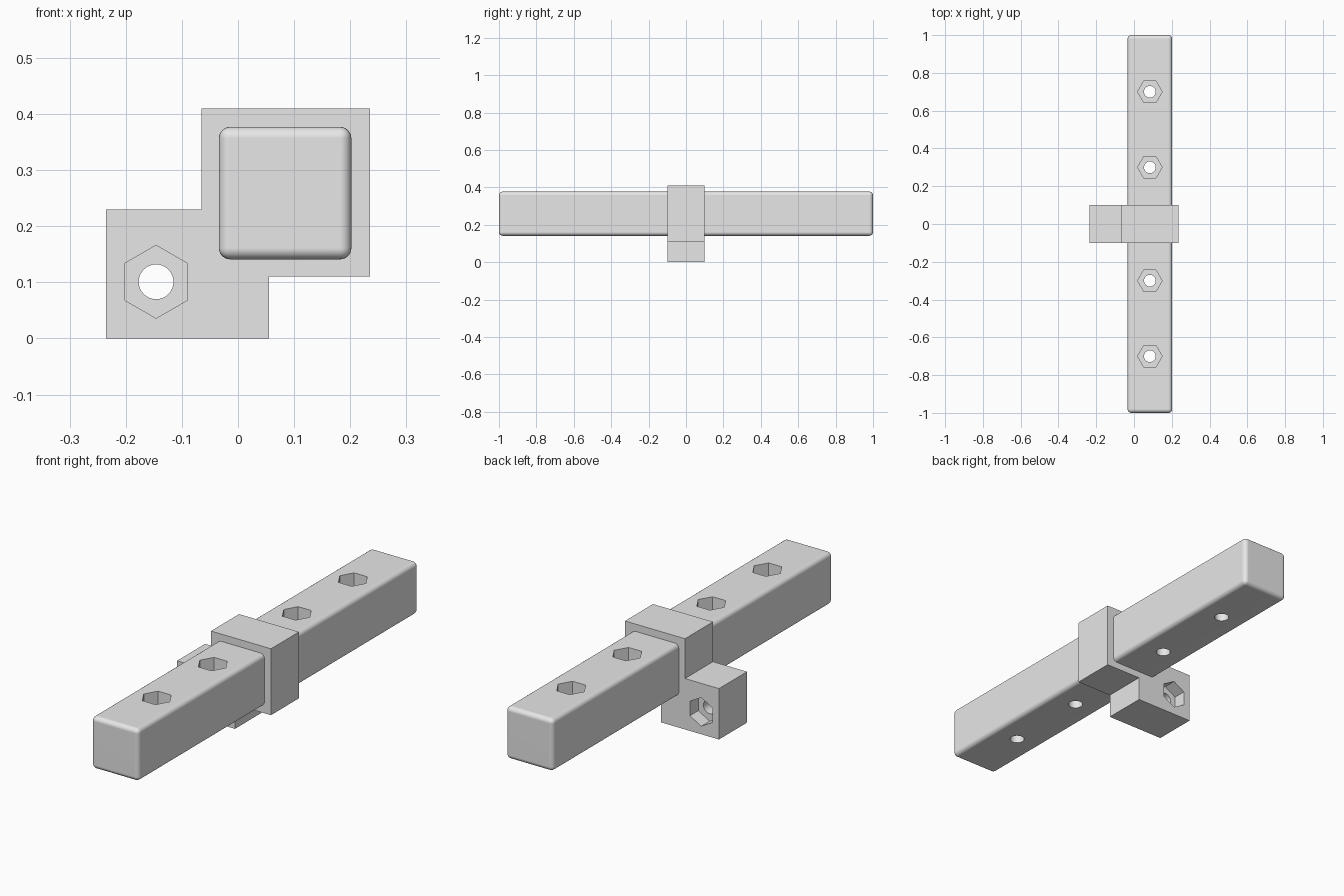
import bpy
import bmesh
from math import pi, radians

if "Cube" in bpy.data.objects:
    bpy.data.objects.remove(bpy.data.objects["Cube"], do_unlink=True)

GREY = (0.8, 0.8, 0.8, 1)
grey = bpy.data.materials.new("plain grey")
grey.use_nodes = True
grey.diffuse_color = GREY
grey.node_tree.nodes["Principled BSDF"].inputs["Base Color"].default_value = GREY

HOLE_R, HEX_R, HEX_DEPTH = 0.031, 0.065, 0.06
LENGTH, WIDTH = 2.0, 0.236
BEAM_X, BEAM_Z = 0.084, 0.259
BRACKET_HALF = 0.1


def activate(obj):
    bpy.ops.object.select_all(action='DESELECT')
    obj.select_set(True)
    bpy.context.view_layer.objects.active = obj


def cut(target, sides, radius, depth, location, rotation):
    """Subtract a prism from the target and discard the cutter."""
    bpy.ops.mesh.primitive_cylinder_add(vertices=sides, radius=radius, depth=depth,
                                        location=location, rotation=rotation)
    cutter = bpy.context.object
    cutter.hide_render = True
    activate(target)
    mod = target.modifiers.new("cut", 'BOOLEAN')
    mod.operation = 'DIFFERENCE'
    mod.solver = 'EXACT'
    mod.object = cutter
    bpy.ops.object.modifier_apply(modifier=mod.name)
    bpy.data.objects.remove(cutter, do_unlink=True)


def finish(obj):
    obj.data.materials.clear()
    obj.data.materials.append(grey)
    activate(obj)
    bpy.ops.object.shade_smooth_by_angle(angle=radians(30))
    normals = obj.modifiers.new("even shading", 'WEIGHTED_NORMAL')
    normals.keep_sharp = True


# Long square beam with rounded edges
bpy.ops.mesh.primitive_cube_add(size=1, location=(BEAM_X, 0, BEAM_Z))
beam = bpy.context.object
beam.name = "beam"
beam.scale = (WIDTH, LENGTH, WIDTH)
bpy.ops.object.transform_apply(location=True, rotation=True, scale=True)
bevel = beam.modifiers.new("round", 'BEVEL')
bevel.width = 0.02
bevel.segments = 6
bpy.ops.object.modifier_apply(modifier=bevel.name)

# Bolt holes with hexagonal recesses in the top of the beam
for y in (-0.7, -0.3, 0.3, 0.7):
    cut(beam, 32, HOLE_R, 0.5, (BEAM_X, y, BEAM_Z), (0, 0, 0))
    cut(beam, 6, HEX_R, 2 * HEX_DEPTH, (BEAM_X, y, BEAM_Z + WIDTH / 2), (0, 0, pi / 2))
finish(beam)

# Stepped bracket around the middle of the beam
outline = [(-0.235, 0), (0.055, 0), (0.055, 0.11), (0.235, 0.11),
           (0.235, 0.41), (-0.065, 0.41), (-0.065, 0.23), (-0.235, 0.23)]
bm = bmesh.new()
profile = bm.faces.new([bm.verts.new((x, -BRACKET_HALF, z)) for x, z in outline])
ext = bmesh.ops.extrude_face_region(bm, geom=[profile])
moved = [g for g in ext["geom"] if isinstance(g, bmesh.types.BMVert)]
bmesh.ops.translate(bm, vec=(0, 2 * BRACKET_HALF, 0), verts=moved)
bmesh.ops.recalc_face_normals(bm, faces=bm.faces)
mesh = bpy.data.meshes.new("bracket")
bm.to_mesh(mesh)
bm.free()
bracket = bpy.data.objects.new("bracket", mesh)
bpy.context.collection.objects.link(bracket)

# Cross hole with a hexagonal recess at each end
HOLE_X, HOLE_Z = -0.146, 0.101
cut(bracket, 32, HOLE_R, 0.5, (HOLE_X, 0, HOLE_Z), (pi / 2, 0, 0))
for side in (-1, 1):
    cut(bracket, 6, HEX_R, 2 * HEX_DEPTH, (HOLE_X, side * BRACKET_HALF, HOLE_Z), (pi / 2, 0, 0))
finish(bracket)
